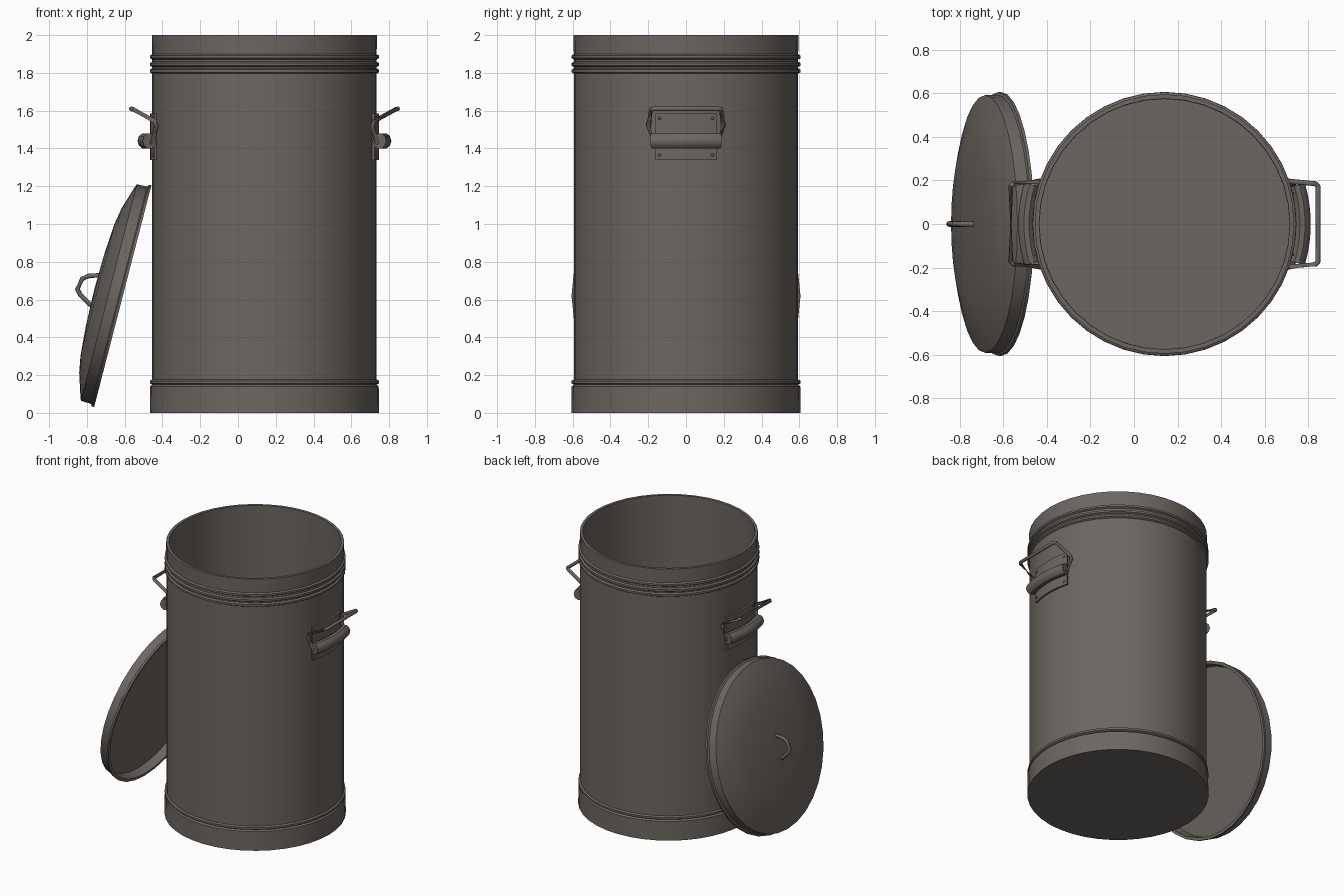
import bpy, bmesh, math
from mathutils import Vector, Matrix

if "Cube" in bpy.data.objects:
    bpy.data.objects.remove(bpy.data.objects["Cube"])

CX, R = 0.14, 0.594          # can axis and wall radius


def material(name, rgb):
    m = bpy.data.materials.new(name)
    m.use_nodes = True
    m.diffuse_color = (*rgb, 1)
    m.node_tree.nodes["Principled BSDF"].inputs["Base Color"].default_value = (*rgb, 1)
    return m


STEEL = material("weathered steel", (0.15, 0.134, 0.119))


def finish(name, bm, angle=35):
    bmesh.ops.recalc_face_normals(bm, faces=bm.faces)
    me = bpy.data.meshes.new(name)
    bm.to_mesh(me)
    bm.free()
    ob = bpy.data.objects.new(name, me)
    bpy.context.collection.objects.link(ob)
    me.materials.append(STEEL)
    bpy.ops.object.select_all(action='DESELECT')
    ob.select_set(True)
    bpy.context.view_layer.objects.active = ob
    bpy.ops.object.shade_smooth_by_angle(angle=math.radians(angle))
    return ob


def lathe(name, profile, sides, matrix):
    """Spin a (radius, height) profile that starts and ends on the axis."""
    bm = bmesh.new()
    vs = [bm.verts.new((r, 0, z)) for r, z in profile]
    es = [bm.edges.new(p) for p in zip(vs, vs[1:])]
    bmesh.ops.spin(bm, geom=vs + es, cent=(0, 0, 0), axis=(0, 0, 1),
                   angle=math.tau, steps=sides)
    bmesh.ops.remove_doubles(bm, verts=bm.verts, dist=0.0005)
    bm.transform(matrix)
    return finish(name, bm)


def tube(name, points, radius, sides=8, closed=False):
    """Sweep a round section along a path with mitred corners."""
    pts = [Vector(p) for p in points]
    n = len(pts)
    bm = bmesh.new()
    rings = []
    for i, p in enumerate(pts):
        a = pts[i - 1] if i or closed else p
        b = pts[(i + 1) % n] if i < n - 1 or closed else p
        d1, d2 = (p - a).normalized(), (b - p).normalized()
        t = (d1 + d2).normalized()
        ref = Vector((0, 0, 1)) if abs(t.z) < 0.8 else Vector((0, 1, 0))
        u = t.cross(ref).normalized()
        w = t.cross(u)
        rings.append([bm.verts.new(p + radius * (u * math.cos(k * math.tau / sides)
                      + w * math.sin(k * math.tau / sides))) for k in range(sides)])
    pairs = list(zip(rings, rings[1:])) + ([(rings[-1], rings[0])] if closed else [])
    for r1, r2 in pairs:
        # match each ring to the nearest corner of the next
        s = min(range(sides), key=lambda k: (r2[k].co - r1[0].co).length)
        step = min((1, -1), key=lambda q: (r2[(s + q) % sides].co - r1[1].co).length)
        for k in range(sides):
            j = (k + 1) % sides
            bm.faces.new((r1[k], r1[j], r2[(s + step * j) % sides], r2[(s + step * k) % sides]))
    if not closed:
        bm.faces.new(rings[0])
        bm.faces.new(rings[-1])
    return finish(name, bm, 50)


def arc_band(name, section, half_width, side, steps=10):
    """Sweep a closed (offset from wall, height) section round the can wall."""
    bm = bmesh.new()
    half = math.asin(half_width / R)
    rings = []
    for i in range(steps + 1):
        a = half * (2 * i / steps - 1)
        rings.append([bm.verts.new((CX + side * (R + o) * math.cos(a),
                                    (R + o) * math.sin(a), z)) for o, z in section])
    n = len(section)
    for r1, r2 in zip(rings, rings[1:]):
        for k in range(n):
            bm.faces.new((r1[k], r1[(k + 1) % n], r2[(k + 1) % n], r2[k]))
    bm.faces.new(rings[0])
    bm.faces.new(rings[-1])
    return finish(name, bm)


def bead(z, h=0.014, out=0.012):
    return [(R, z - h), (R + out, z - h / 2), (R + out, z + h / 2), (R, z + h)]


# Can: flared foot band, beaded wall, open top with thin wall and floor
profile = [(0, 0), (0.607, 0), (0.605, 0.14), (0.597, 0.146)]
for z in (0.163, 1.81, 1.845, 1.885):
    profile += bead(z)
profile += [(R + 0.002, 2.0), (R - 0.018, 2.0), (R - 0.02, 0.04), (0, 0.04)]
lathe("can_body", profile, 40, Matrix.Translation((CX, 0, 0)))

# Lid: shallow dome with a rim, leaning against the can
axis = Vector((-0.968, 0, 0.25))
lean = Matrix.Translation((-0.61, 0, 0.618)) @ axis.to_track_quat('Z', 'Y').to_matrix().to_4x4()
lathe("lid", [(0, 0.155), (0.2, 0.15), (0.36, 0.138), (0.45, 0.122), (0.575, 0.083),
              (0.592, 0.076), (0.594, 0.02), (0.606, 0.014), (0.606, 0),
              (0.585, 0), (0.575, 0.06), (0, 0.065)], 32, lean)
tube("lid_handle", [(-0.72, 0, 0.73), (-0.79, 0, 0.725), (-0.825, 0, 0.71), (-0.85, 0, 0.655),
                    (-0.835, 0, 0.625), (-0.785, 0, 0.575), (-0.71, 0, 0.55)], 0.013)

# Side handles: riveted plate, rolled sleeve and swinging wire bail
for side, label in ((1, "left"), (-1, "right")):
    arc_band(label + "_handle_plate",
             [(-0.005, 1.34), (0.012, 1.34), (0.012, 1.585), (-0.005, 1.585)], 0.16, side)
    roll = [(0.04 + 0.038 * math.cos(a), 1.44 + 0.042 * math.sin(a))
            for a in (k * math.tau / 10 for k in range(10))]
    arc_band(label + "_handle_sleeve", roll, 0.168, side)
    half = [(0.765, 0.05, 1.44), (0.735, 0.175, 1.43), (0.712, 0.198, 1.52),
            (0.722, 0.195, 1.545), (0.835, 0.185, 1.607), (0.846, 0.172, 1.61)]
    path = half + [(x, -y, z) for x, y, z in reversed(half)]
    if side < 0:
        path = [(2 * CX - x, y, z) for x, y, z in path]
    tube(label + "_handle_bail", path, 0.012, closed=True)
    bm = bmesh.new()
    for y in (-0.14, 0.14):
        for z in (1.365, 1.56):
            x = CX + side * (math.sqrt(R * R - y * y) + 0.012)
            bmesh.ops.create_icosphere(bm, subdivisions=1, radius=0.009,
                                       matrix=Matrix.Translation((x, y, z)))
    finish(label + "_handle_rivets", bm, 60)
